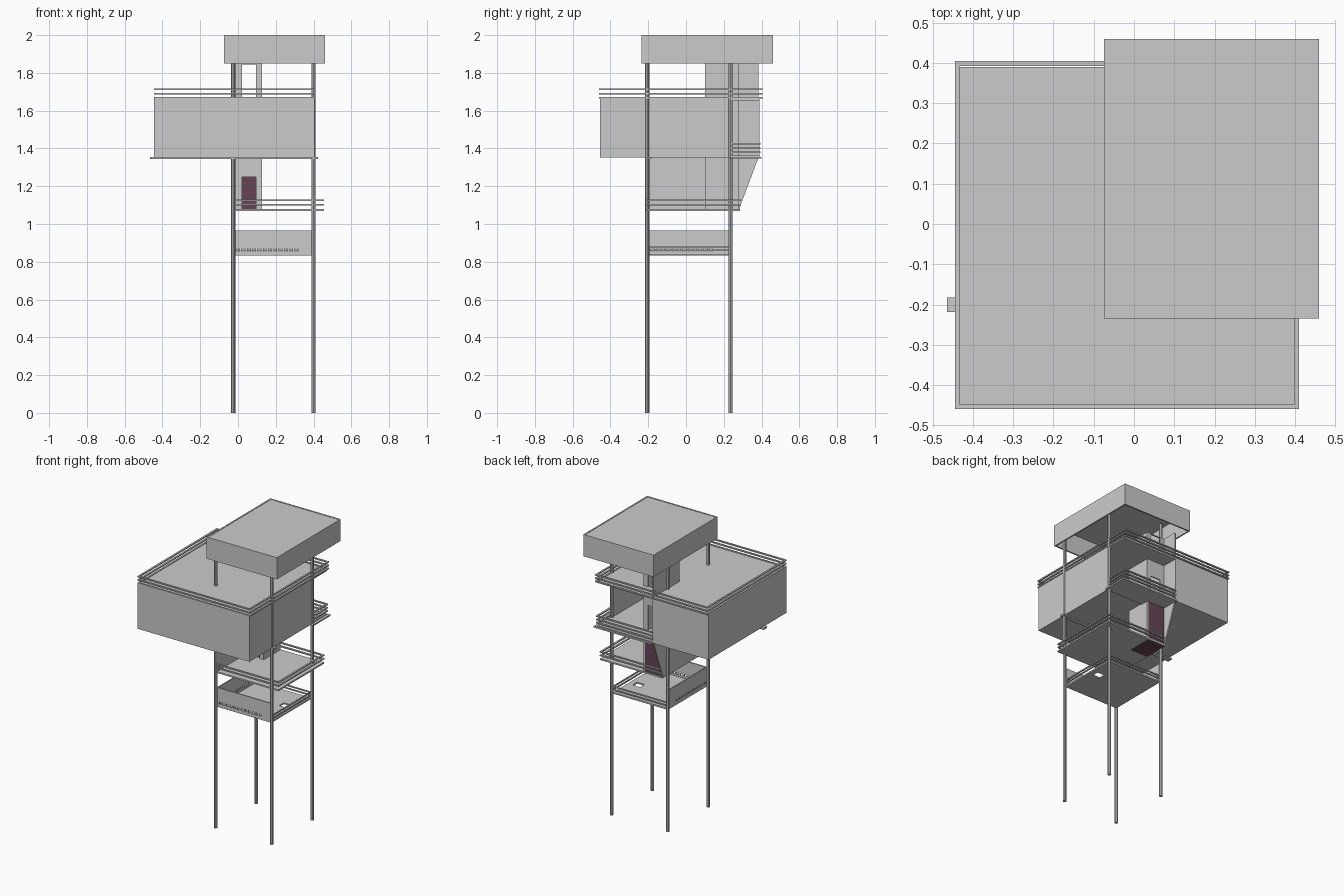
import bpy, bmesh

if "Cube" in bpy.data.objects:
    bpy.data.objects.remove(bpy.data.objects["Cube"])

def make(name, bm, mat=None):
    bmesh.ops.recalc_face_normals(bm, faces=bm.faces)
    me = bpy.data.meshes.new(name)
    bm.to_mesh(me)
    bm.free()
    ob = bpy.data.objects.new(name, me)
    bpy.context.collection.objects.link(ob)
    if mat:
        me.materials.append(mat)
    return ob

def boxes(name, items, mat=None):
    """One object from boxes given as (x0, x1, y0, y1, z0, z1)."""
    bm = bmesh.new()
    for x0, x1, y0, y1, z0, z1 in items:
        vs = bmesh.ops.create_cube(bm, size=1)["verts"]
        for v in vs:
            v.co = ((x0 + x1) / 2 + v.co.x * (x1 - x0),
                    (y0 + y1) / 2 + v.co.y * (y1 - y0),
                    (z0 + z1) / 2 + v.co.z * (z1 - z0))
    return make(name, bm, mat)

def ring(x0, x1, y0, y1, z0, z1, t, sides="lrfb"):
    """Four thin strips around a rectangle (left, right, front, back)."""
    s = {"l": (x0, x0 + t, y0, y1, z0, z1), "r": (x1 - t, x1, y0, y1, z0, z1),
         "f": (x0, x1, y0, y0 + t, z0, z1), "b": (x0, x1, y1 - t, y1, z0, z1)}
    return [s[k] for k in sides]

def rails(name, x0, x1, y0, y1, heights, sides="lrfb", t=0.012):
    boxes(name, [b for z in heights
                 for b in ring(x0, x1, y0, y1, z - 0.004, z + 0.004, t, sides)])

def holed(x0, x1, y0, y1, z0, z1, h):
    """Slab with a rectangular through hole h = (x0, x1, y0, y1)."""
    a, b, c, d = h
    return [(x0, a, y0, y1, z0, z1), (b, x1, y0, y1, z0, z1),
            (a, b, y0, c, z0, z1), (a, b, d, y1, z0, z1)]

def door_wall(x0, x1, y0, y1, z0, z1, doors, a=0.02, b=0.095):
    """Wall facing y with doorways stacked vertically."""
    out = [(x0, a, y0, y1, z0, z1), (b, x1, y0, y1, z0, z1)]
    z = z0
    for d0, d1 in doors:
        if d0 > z + 1e-4:
            out.append((a, b, y0, y1, z, d0))
        z = d1
    if z1 > z + 1e-4:
        out.append((a, b, y0, y1, z, z1))
    return out

purple = bpy.data.materials.new("purple")
purple.diffuse_color = (0.13, 0.06, 0.09, 1)
purple.use_nodes = True
purple.node_tree.nodes["Principled BSDF"].inputs["Base Color"].default_value = purple.diffuse_color

# four tall posts
for x, sx in ((-0.025, "left"), (0.4, "right")):
    for y, sy in ((-0.205, "front"), (0.235, "back")):
        bm = bmesh.new()
        bmesh.ops.create_cone(bm, cap_ends=True, segments=8, radius1=0.011, radius2=0.011, depth=1.98)
        bmesh.ops.translate(bm, verts=bm.verts, vec=(x, y, 0.99))
        make(f"{sy}_{sx}_post", bm)

# roof: slab with deep skirt, open below
boxes("roof", [(-0.065, 0.45, -0.225, 0.45, 1.985, 1.998)]
      + ring(-0.075, 0.46, -0.235, 0.46, 1.85, 2.0, 0.01))

# main cabin: thin shell, open at the back right where the balcony is
X0, X1, Y0, Y1 = -0.445, 0.405, -0.455, 0.39
core = (-0.015, 0.12, 0.105, 0.275)
boxes("cabin_walls", [(X0, X0 + 0.01, Y0, Y1, 1.355, 1.668),
                      (X0, X1, Y0, Y0 + 0.01, 1.355, 1.668),
                      (X1 - 0.01, X1, Y0, 0.235, 1.355, 1.668),
                      (X0, -0.015, Y1 - 0.01, Y1, 1.355, 1.668)])
boxes("cabin_floor", holed(X0, X1, Y0, Y1, 1.352, 1.362, core))
boxes("cabin_top_deck", holed(X0, X1, Y0, Y1, 1.655, 1.668, core))
rails("top_deck_rails", -0.445, 0.41, -0.46, 0.405, (1.668, 1.69, 1.713))
rails("balcony_rails", -0.02, 0.41, 0.235, 0.395, (1.38, 1.402, 1.426), "rb")
boxes("cabin_beams", [(-0.465, 0.423, -0.218, -0.183, 1.344, 1.356),
                      (-0.02, 0.423, 0.225, 0.4, 1.346, 1.356)])

# stair core: left wall with sloped wing, right wall, front and back door walls
prof = [(-0.205, 1.075), (0.28, 1.075), (0.385, 1.355), (0.385, 1.85),
        (0.1, 1.85), (0.1, 1.355), (-0.205, 1.355)]
bm = bmesh.new()
f = bm.faces.new([bm.verts.new((-0.022, y, z)) for y, z in prof])
ext = bmesh.ops.extrude_face_region(bm, geom=[f])["geom"]
bmesh.ops.translate(bm, verts=[v for v in ext if isinstance(v, bmesh.types.BMVert)], vec=(0.009, 0, 0))
make("core_left_wall", bm)
boxes("core_right_wall", [(0.117, 0.126, 0.1, 0.28, 1.075, 1.85)])
boxes("core_front_wall", door_wall(-0.015, 0.12, 0.1, 0.108, 1.075, 1.85,
                                   ((1.08, 1.25), (1.365, 1.54), (1.668, 1.845))))
boxes("core_back_wall", door_wall(-0.015, 0.12, 0.272, 0.28, 1.355, 1.85,
                                  ((1.365, 1.54), (1.668, 1.845))))
boxes("core_purple_back_and_floor", [(-0.013, 0.117, 0.272, 0.281, 1.075, 1.355),
                                     (-0.013, 0.117, 0.108, 0.275, 1.068, 1.08)], purple)

# middle deck
boxes("middle_deck", holed(-0.02, 0.455, -0.21, 0.285, 1.07, 1.08, (-0.013, 0.117, 0.108, 0.275)))
rails("middle_deck_rails", -0.015, 0.455, -0.21, 0.29, (1.103, 1.127), "rfb")

# lower platform with hatch, pierced front and left walls, low rails elsewhere
boxes("lower_platform", holed(-0.02, 0.395, -0.198, 0.228, 0.832, 0.842, (0.3, 0.358, 0.02, 0.07)))
rails("lower_rails", -0.02, 0.4, -0.2, 0.23, (0.86, 0.88), "rb", 0.008)

def pierced(start, end, n, pitch=0.028, w=0.015):
    """Spans (s0, s1, z0, z1) of a wall with a row of n square holes."""
    spans = [(start, end, 0.832, 0.855), (start, end, 0.869, 0.965)]
    s = start
    for i in range(n):
        h = start + 0.014 + i * pitch
        spans.append((s, h, 0.855, 0.869))
        s = h + w
    return spans + [(s, end, 0.855, 0.869)]

boxes("lower_front_wall", [(a, b, -0.2, -0.192, c, d) for a, b, c, d in pierced(-0.02, 0.395, 12)])
boxes("lower_left_wall", [(-0.022, -0.014, a, b, c, d) for a, b, c, d in pierced(-0.198, 0.228, 12)])
